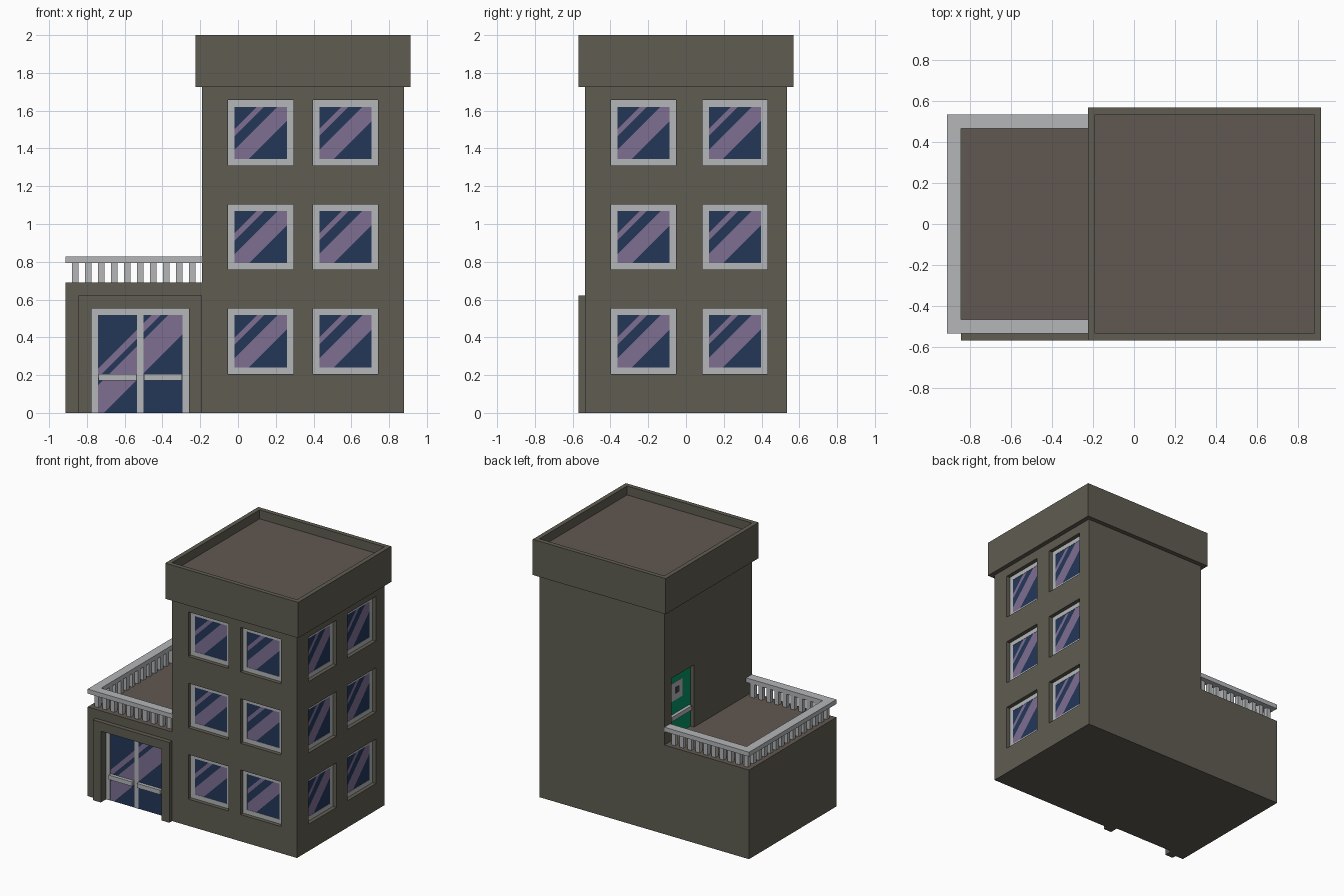
import bpy, bmesh
from mathutils import Vector

if "Cube" in bpy.data.objects:
    bpy.data.objects.remove(bpy.data.objects["Cube"], do_unlink=True)

U = 2 / 58  # building module: every size below is a multiple of it
THIN = 0.12  # thickness of painted plates, in modules


def material(name, rgb):
    lin = [((c / 255 + 0.055) / 1.055) ** 2.4 if c > 10 else c / 255 / 12.92 for c in rgb]
    m = bpy.data.materials.new(name)
    m.use_nodes = True
    m.diffuse_color = (*lin, 1)
    m.node_tree.nodes["Principled BSDF"].inputs["Base Color"].default_value = (*lin, 1)
    return m


WALL = material("olive wall", (95, 92, 81))
ROOF = material("brown roof", (97, 88, 81))
GREY = material("light grey trim", (180, 182, 184))
NAVY = material("navy glass", (36, 55, 89))
MAUVE = material("mauve reflection", (125, 111, 146))
GREEN = material("exit green", (6, 145, 100))
DARK = material("dark grey", (70, 70, 72))


def box(bm, x0, x1, y0, y1, z0, z1):
    v = [bm.verts.new((x, y, z)) for x in (x0, x1) for y in (y0, y1) for z in (z0, z1)]
    for q in ("0132", "4675", "0451", "2376", "0264", "1573"):
        bm.faces.new([v[int(i)] for i in q])


def finish(name, bm, *mats):
    bmesh.ops.recalc_face_normals(bm, faces=bm.faces)
    bmesh.ops.scale(bm, vec=(U, U, U), verts=bm.verts)
    me = bpy.data.meshes.new(name)
    bm.to_mesh(me)
    bm.free()
    for m in mats:
        me.materials.append(m)
    ob = bpy.data.objects.new(name, me)
    bpy.context.scene.collection.objects.link(ob)
    return ob


def boxes(name, mat, items):
    bm = bmesh.new()
    for b in items:
        box(bm, *b)
    return finish(name, bm, mat)


class Side:
    """A vertical plane: u runs right, d outward, v up."""

    def __init__(self, origin, u):
        self.o, self.u = Vector(origin), Vector(u)
        self.n = self.u.cross(Vector((0, 0, 1)))

    def at(self, u, d, v):
        return self.o + self.u * u + self.n * d + Vector((0, 0, v))

    def box(self, u0, u1, d0, d1, v0, v1):
        a, b = self.at(u0, d0, v0), self.at(u1, d1, v1)
        return [f(a[i], b[i]) for i in range(3) for f in (min, max)]


FRONT = Side((0, -15.5, 0), (1, 0, 0))
RIGHT = Side((25.5, 0, 0), (0, 1, 0))
TERRACE = Side((-5.5, 0, 0), (0, -1, 0))


def glass(name, side, u0, u1, v0, v1, u_ref, v_ref, bands):
    """Pane cut by diagonal lines, with the bands between them recoloured."""
    bm = bmesh.new()
    d = -1 + THIN / 2
    bm.faces.new([bm.verts.new(side.at(u, d, v)) for u, v in ((u0, v0), (u1, v0), (u1, v1), (u0, v1))])
    across = Vector((0, 0, 1)) - side.u
    ref = side.at(u_ref, d, v_ref)
    for c in [c for band in bands for c in band]:
        bmesh.ops.bisect_plane(bm, geom=bm.verts[:] + bm.edges[:] + bm.faces[:],
                               plane_co=ref + Vector((0, 0, c)), plane_no=across)
    for f in bm.faces:
        c = (f.calc_center_median() - ref).dot(across)
        f.material_index = int(any(lo < c < hi for lo, hi in bands))
    bmesh.ops.recalc_face_normals(bm, faces=bm.faces)
    if bm.faces[:][0].normal.dot(side.n) < 0:
        bmesh.ops.reverse_faces(bm, faces=bm.faces)
    # keep the outward winding
    me_faces = [f for f in bm.faces if f.normal.dot(side.n) < 0]
    bmesh.ops.reverse_faces(bm, faces=me_faces)
    bmesh.ops.scale(bm, vec=(U, U, U), verts=bm.verts)
    me = bpy.data.meshes.new(name)
    bm.to_mesh(me)
    bm.free()
    me.materials.append(NAVY)
    me.materials.append(MAUVE)
    bpy.context.scene.collection.objects.link(bpy.data.objects.new(name, me))


def block(name, dims, cuts):
    """Solid wall block with recesses cut out and a roof-coloured top."""
    ob = boxes(name, WALL, [dims])
    ob.data.materials.append(ROOF)
    cutter = boxes(name + "_cutter", WALL, cuts)
    cutter.hide_render = True
    mod = ob.modifiers.new("recesses", "BOOLEAN")
    mod.operation, mod.solver, mod.object = "DIFFERENCE", "EXACT", cutter
    bpy.context.view_layer.objects.active = ob
    bpy.ops.object.modifier_apply(modifier=mod.name)
    bpy.data.objects.remove(cutter, do_unlink=True)
    for p in ob.data.polygons:
        p.material_index = int(p.normal.z > 0.9 and p.center.z > (dims[5] - 0.5) * U)


# Main volumes with window and door recesses
windows = [(s, u, v) for s, us in ((FRONT, (-1.5, 11.5)), (RIGHT, (-11.5, 2.5)))
           for u in us for v in (6, 22, 38)]
EXIT_U, EXIT_V = -13, 20
cuts = [s.box(u, u + 10, -1, 1, v, v + 10) for s, u, v in windows]
cuts.append(TERRACE.box(EXIT_U, EXIT_U + 8, -1, 1, EXIT_V, EXIT_V + 14))
block("tower", (-5.5, 25.5, -15.5, 15.5, 0, 56), cuts)
block("entrance_wing", (-26.5, -5.5, -15.5, 15.5, 0, 20), [FRONT.box(-22.5, -7.5, -1, 1, -1, 16)])

# Parapet around the tower roof
boxes("parapet", WALL,
      [(-6.5, 26.5, y, y + 1, 50, 58) for y in (-16.5, 15.5)]
      + [(x, x + 1, -15.5, 15.5, 50, 58) for x in (-6.5, 25.5)])

# Windows: frame strips and striped glass
strips = []
for i, (s, u, v) in enumerate(windows):
    strips += [s.box(u, u + 10, -1, -1 + THIN, z, z + 1) for z in (v, v + 9)]
    strips += [s.box(x, x + 1, -1, -1 + THIN, v + 1, v + 9) for x in (u, u + 9)]
    glass(f"window_glass_{i + 1}", s, u + 1, u + 9, v + 1, v + 9, u + 1, v + 1,
          ((-2.2, 1.4), (3.5, 4.6)))
boxes("window_frames", GREY, strips)

# Entrance: surround, frame, glass and handles
boxes("entrance_surround", WALL,
      [FRONT.box(x, x + 2, 0, 1, 0, 16) for x in (-24.5, -7.5)]
      + [FRONT.box(-24.5, -5.5, 0, 1, 16, 18)])
boxes("entrance_door_frame", GREY,
      [FRONT.box(x, x + 1, -1, -1 + THIN, 0, 15) for x in (-22.5, -15.5, -8.5)]
      + [FRONT.box(-22.5, -7.5, -1, -1 + THIN, 15, 16)])
for name, u in (("entrance_glass_right", -21.5), ("entrance_glass_left", -14.5)):
    glass(name, FRONT, u, u + 6, 0, 15, -21.5, 0, ((-0.9, 4.2), (5.4, 6.8)))
boxes("entrance_handles", GREY, [FRONT.box(u + 0.1, u + 5.9, -1, -0.2, 5, 6) for u in (-21.5, -14.5)])

# Terrace exit door: panel, sign and push bar
boxes("exit_door", GREEN, [TERRACE.box(EXIT_U, EXIT_U + 8, -1, -1 + THIN, 20, 34)])
boxes("exit_sign", GREY, [TERRACE.box(-12, -8, -1, -0.8, 28, 32)])
boxes("exit_sign_mark", DARK, [TERRACE.box(-10.4, -9.2, -1, -0.72, 29.4, 30.8)])
boxes("exit_push_bar", GREY, [TERRACE.box(-12.5, -5.5, -1, -0.2, 24, 25)])

# Terrace railing: top rail and balusters on three sides
boxes("railing_top", GREY,
      [(-26.5, -5.5, y, y + 2, 23, 24) for y in (-15.5, 13.5)]
      + [(-26.5, -24.5, -13.5, 13.5, 23, 24)])
posts = [(-25.5 + 2 * k, y) for k in range(10) for y in (-14.5, 13.5)]
posts += [(-25.5, -12.5 + 2 * k) for k in range(13)]
boxes("railing_balusters", GREY, [(x, x + 1, y, y + 1, 20, 23) for x, y in posts])
